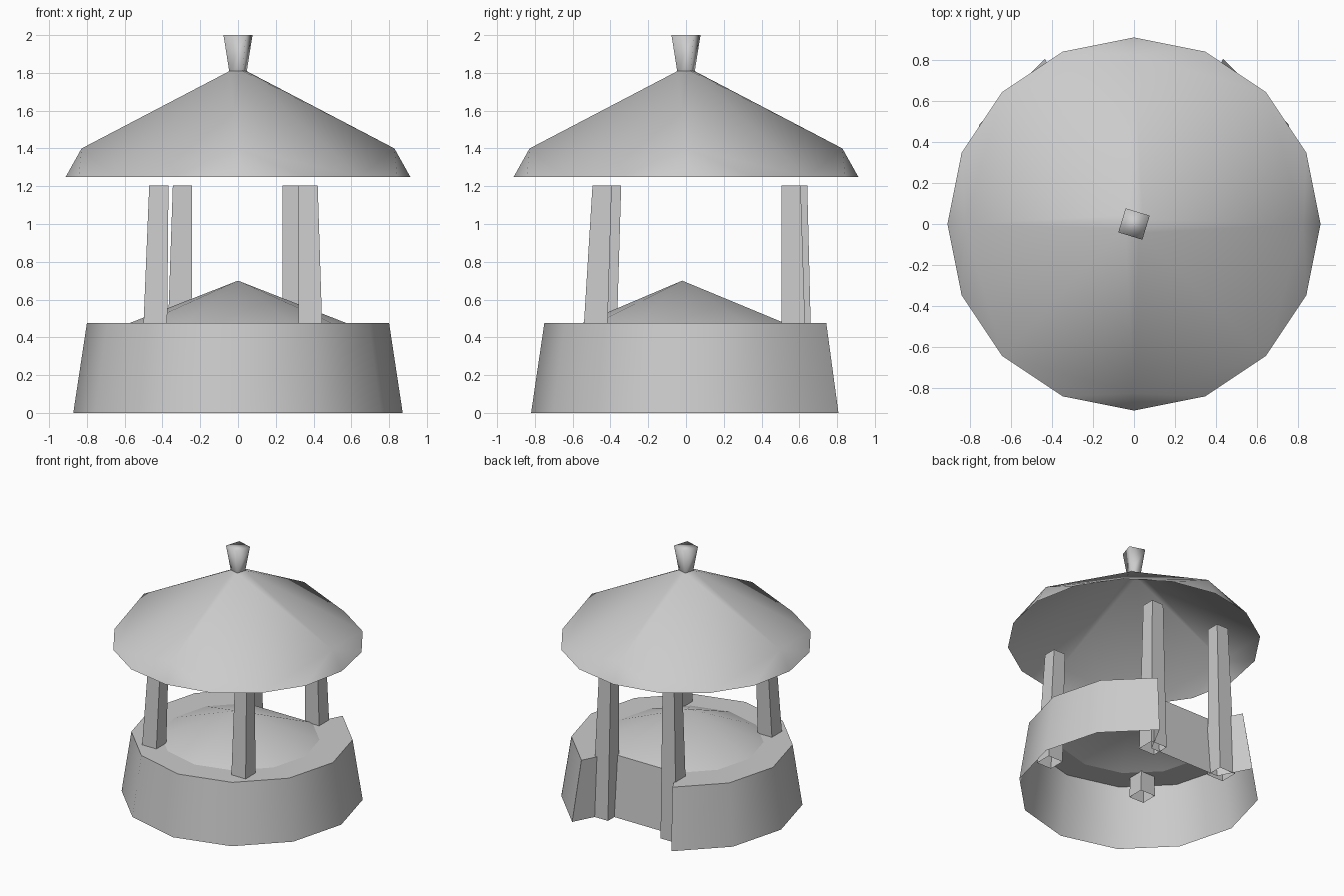
import bpy, bmesh
from math import radians, cos, sin

if "Cube" in bpy.data.objects:
    bpy.data.objects.remove(bpy.data.objects["Cube"], do_unlink=True)

GREY = (0.6, 0.6, 0.6, 1.0)
stone = bpy.data.materials.new("grey_stone")
stone.diffuse_color = GREY
stone.use_nodes = True
stone.node_tree.nodes["Principled BSDF"].inputs["Base Color"].default_value = GREY


def finish(name, bm, smooth_angle=None):
    """Turn a bmesh into an object with outward normals and shading."""
    bmesh.ops.recalc_face_normals(bm, faces=bm.faces[:])
    mesh = bpy.data.meshes.new(name)
    bm.to_mesh(mesh)
    bm.free()
    obj = bpy.data.objects.new(name, mesh)
    bpy.context.collection.objects.link(obj)
    mesh.materials.append(stone)
    if smooth_angle:
        bpy.ops.object.select_all(action='DESELECT')
        obj.select_set(True)
        bpy.context.view_layer.objects.active = obj
        bpy.ops.object.shade_smooth_by_angle(angle=radians(smooth_angle))
    return obj


def ring(bm, radius, z, angles, cy=0.0):
    return [bm.verts.new((radius * cos(radians(a)), cy + radius * sin(radians(a)), z))
            for a in angles]


def bridge(bm, low, high, closed=False):
    n = len(low)
    for i in range(n if closed else n - 1):
        j = (i + 1) % n
        bm.faces.new((low[i], low[j], high[j], high[i]))


# Twelve-sided base with the two rear segments left out as a doorway
BASE_ANGLES = range(120, 421, 30)
LEDGE = 0.475
bm = bmesh.new()
foot = ring(bm, 0.872, 0, BASE_ANGLES, 0.052)
rim = ring(bm, 0.80, LEDGE, BASE_ANGLES, 0.05)
inner = ring(bm, 0.575, LEDGE, BASE_ANGLES, 0.025)
bridge(bm, foot, rim)
bridge(bm, rim, inner)
# recessed rear panel and its two side cheeks
sill = [bm.verts.new((x, 0.565, 0)) for x in (-0.31, 0.31)]
bm.faces.new((inner[0], inner[-1], sill[1], sill[0]))
for end, corner in ((0, sill[0]), (-1, sill[1])):
    bm.faces.new((foot[end], rim[end], inner[end], corner))
finish("base_wall", bm, 40)

# Shallow cone in the middle of the base
bm = bmesh.new()
edge = ring(bm, 0.575, LEDGE, BASE_ANGLES, 0.025)
peak = bm.verts.new((0, -0.02, 0.7))
for a, b in zip(edge, edge[1:] + edge[:1]):
    bm.faces.new((a, b, peak))
finish("floor_cone", bm, 40)


# Tapered square posts, open underneath; low and high are minimum corners
def post(name, high, low, bottom):
    top, ledge_w, top_w = 1.205, 0.125, 0.102
    t = (top - bottom) / (top - LEDGE)
    rows = []
    bm = bmesh.new()
    for z, k in ((bottom, t), (top, 0)):
        x = high[0] + (low[0] - high[0]) * k
        y = high[1] + (low[1] - high[1]) * k
        w = top_w + (ledge_w - top_w) * k
        rows.append([bm.verts.new((x + dx * w, y + dy * w, z))
                     for dx, dy in ((0, 0), (1, 0), (1, 1), (0, 1))])
    bridge(bm, rows[0], rows[1], closed=True)
    bm.faces.new(rows[1])
    finish(name, bm)


post("front_left_post", (0.32, -0.495), (0.32, -0.54), 0.32)
post("front_right_post", (-0.47, -0.445), (-0.50, -0.49), 0.32)
post("back_left_post", (0.235, 0.505), (0.235, 0.505), 0)
post("back_right_post", (-0.345, 0.54), (-0.37, 0.535), 0)

# Roof: square shoulder blended into a sixteen-sided eave, open below
SPIN = range(28, 388, 90)
EAVE = 1.25
bm = bmesh.new()
ring(bm, 0.05, 1.81, SPIN)
ring(bm, 0.828, 1.4, range(0, 360, 90))
ring(bm, 0.912, EAVE, [i * 22.5 for i in range(16)])
bmesh.ops.convex_hull(bm, input=bm.verts[:])
under = [f for f in bm.faces if all(v.co.z < EAVE + 0.001 for v in f.verts)]
bmesh.ops.delete(bm, geom=under, context='FACES')
finish("roof", bm, 80)

# Flared four-sided finial
bm = bmesh.new()
neck = ring(bm, 0.053, 1.81, SPIN)
head = ring(bm, 0.087, 2.0, SPIN)
bridge(bm, neck, head, closed=True)
bm.faces.new(head)
finish("finial", bm, 120)
